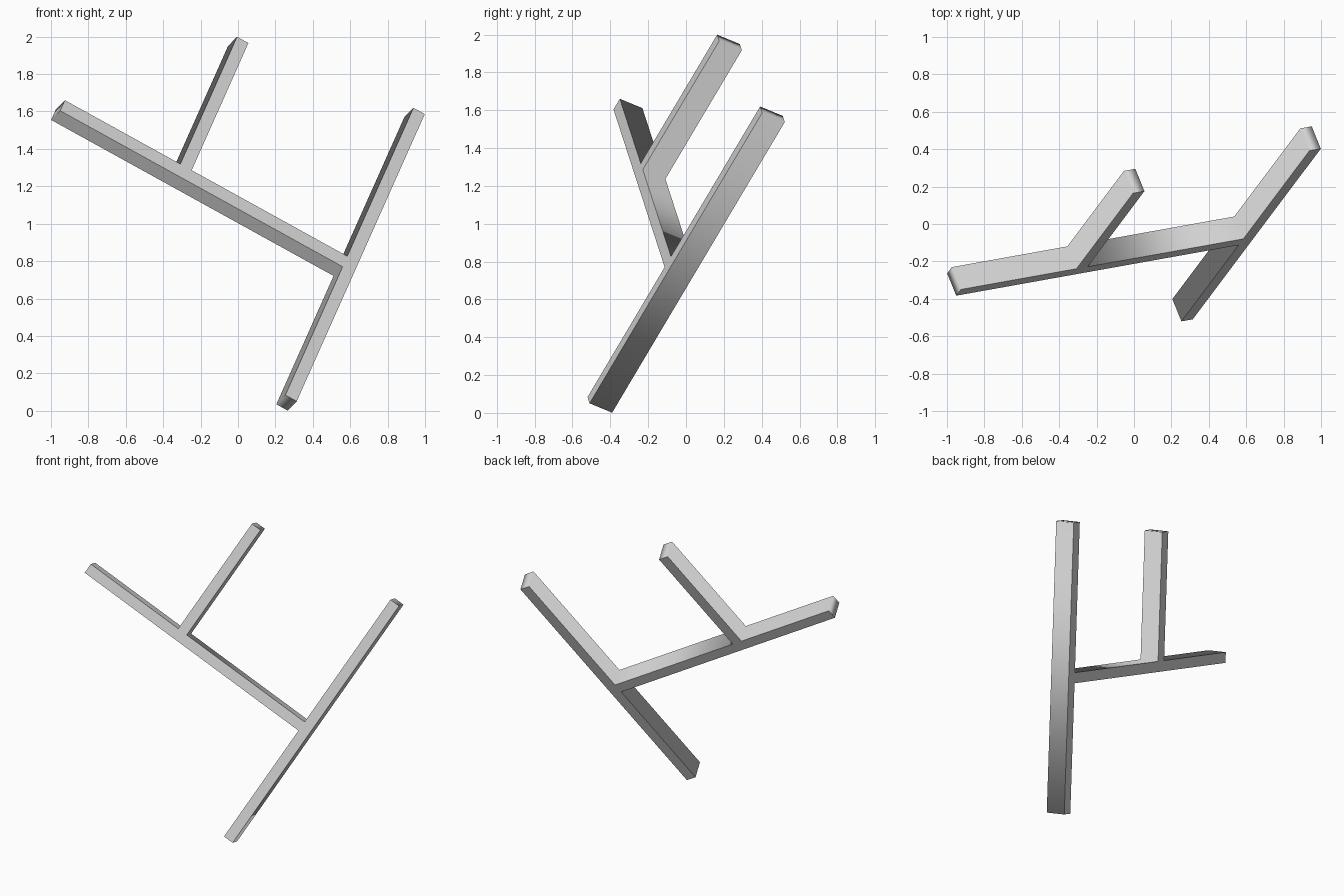
import bpy
import bmesh
from mathutils import Matrix, Vector

cube = bpy.data.objects.get("Cube")
if cube:
    bpy.data.objects.remove(cube, do_unlink=True)

# Plain grey finish
GREY = (0.65, 0.65, 0.65, 1.0)
grey = bpy.data.materials.new("light_grey")
grey.use_nodes = True
grey.diffuse_color = GREY
grey.node_tree.nodes["Principled BSDF"].inputs["Base Color"].default_value = GREY

# Tilted frame: X runs along the crossbar, Z along the post, origin at their joint
along_post = Vector((0.358, 0.477, 0.803)).normalized()
depth_dir = along_post.cross(Vector((0.866, 0.156, -0.476))).normalized()
along_bar = depth_dir.cross(along_post)
frame = Matrix((along_bar, depth_dir, along_post)).transposed().to_4x4()
frame.translation = (0.578, -0.031, 0.757)

DEPTH = 0.138
HALF = 0.035
POST_BOTTOM, POST_TOP = -0.89, 1.023
BAR_END = -1.781
TWIG, TWIG_TOP = -1.032, 0.882

# Outline of the post, crossbar and twig as one continuous piece
outline = [
    (-HALF, POST_BOTTOM), (HALF, POST_BOTTOM), (HALF, POST_TOP), (-HALF, POST_TOP),
    (-HALF, HALF), (TWIG + HALF, HALF),
    (TWIG + HALF, TWIG_TOP), (TWIG - HALF, TWIG_TOP),
    (TWIG - HALF, HALF), (BAR_END, HALF), (BAR_END, -HALF), (-HALF, -HALF),
]

# Give the outline its depth
bm = bmesh.new()
front = bm.faces.new([bm.verts.new((x, -DEPTH / 2, z)) for x, z in outline])
extruded = bmesh.ops.extrude_face_region(bm, geom=[front], use_keep_orig=True)
back_verts = [g for g in extruded["geom"] if isinstance(g, bmesh.types.BMVert)]
bmesh.ops.translate(bm, verts=back_verts, vec=(0, DEPTH, 0))
bmesh.ops.recalc_face_normals(bm, faces=bm.faces)

# Walls blend smoothly round the outline; the front and back rims stay crisp
for face in bm.faces:
    face.smooth = True
for edge in bm.edges:
    a, b = edge.verts
    edge.smooth = abs(a.co.y - b.co.y) > DEPTH / 2

mesh = bpy.data.meshes.new("branching_frame")
bm.to_mesh(mesh)
bm.free()
mesh.materials.append(grey)
branching_frame = bpy.data.objects.new("branching_frame", mesh)
branching_frame.matrix_world = frame
bpy.context.collection.objects.link(branching_frame)
